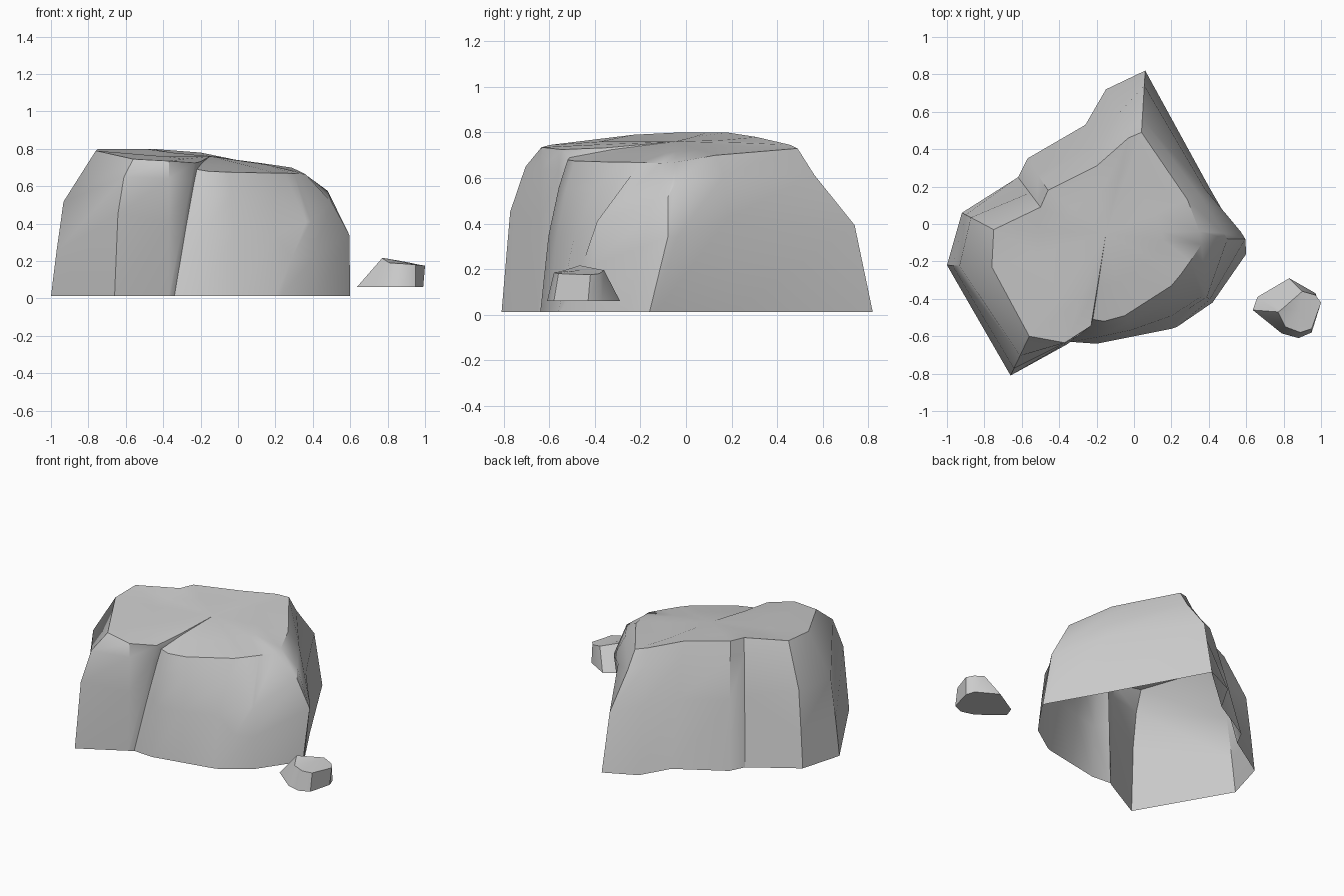
import bpy
import bmesh
from mathutils import Vector

old = bpy.data.objects.get("Cube")
if old:
    bpy.data.objects.remove(old, do_unlink=True)

# One plain grey for all the stone
stone_grey = bpy.data.materials.new("stone_grey")
stone_grey.use_nodes = True
GREY = (0.6, 0.6, 0.6, 1.0)
stone_grey.diffuse_color = GREY
stone_grey.node_tree.nodes["Principled BSDF"].inputs["Base Color"].default_value = GREY

# Wall profiles: (share of the height, share of the way from foot to rim)
STRAIGHT = ((.55, .52), (.87, .85))
GENTLE = ((.5, .3), (.82, .68))
ROUND = ((.6, .18), (.87, .5))
CORNER = ((.53, .24), (.84, .78))
RIDGE = ((.3, .12), (.65, .28))
FOOT = .012


def column(foot_xy, rim_xyz, profile=(), foot_height=FOOT):
    """Points up the rock side, from the foot to the rim."""
    foot = Vector((*foot_xy, foot_height))
    rim = Vector(rim_xyz)
    points = [foot]
    for height, shift in profile:
        point = foot.lerp(rim, shift)
        point.z = foot.z + (rim.z - foot.z) * height
        points.append(point)
    return points + [rim]


def softened_top(columns, crown):
    """Extend each column inwards over the top, evening out the rim heights."""
    rims = [points[-1] for points in columns]
    count = len(rims)
    extended = []
    for i, points in enumerate(columns):
        nearby = [rims[(i + step) % count].z for step in range(-2, 3)]
        inner = rims[i].lerp(crown, .4)
        inner.z = sum(nearby) / len(nearby) * .6 + crown.z * .4
        extended.append(points + [inner])
    return extended


def build_rock(name, columns, crown, angle, closed):
    """Join neighbouring columns with quads and close the top with a fan."""
    bm = bmesh.new()
    walls = [[bm.verts.new(p) for p in points] for points in columns]
    top = bm.verts.new(crown)
    for wall, following in zip(walls, walls[1:] + walls[:1]):
        for level in range(len(wall) - 1):
            bm.faces.new((wall[level], following[level],
                          following[level + 1], wall[level + 1]))
        bm.faces.new((wall[-1], following[-1], top))
    if closed:
        bm.faces.new([wall[0] for wall in reversed(walls)])

    mesh = bpy.data.meshes.new(name)
    bm.to_mesh(mesh)
    bm.free()
    mesh.materials.append(stone_grey)
    rock = bpy.data.objects.new(name, mesh)
    bpy.context.collection.objects.link(rock)

    # Soft faces with crisp ridges
    bpy.ops.object.select_all(action='DESELECT')
    rock.select_set(True)
    bpy.context.view_layer.objects.active = rock
    bpy.ops.object.shade_smooth_by_angle(angle=angle)


# Front face: left lobe, groove and broad bulge
front_wall = [
    column((-.66, -.81), (-.56, -.60, .745), ROUND),
    column((-.37, -.65), (-.37, -.635, .735), STRAIGHT),
    column((-.36, -.645), (-.23, -.545, .725), STRAIGHT),
    column((-.34, -.63), (-.22, -.51, .69), STRAIGHT),
    column((-.2, -.64), (-.16, -.52, .68), GENTLE),
    column((0, -.6), (-.05, -.49, .675), GENTLE),
    column((.2, -.56), (.2, -.33, .67), GENTLE),
]

# Low spur leaning out of the side, with a slanting valley before it
spur_paths = [
    [(.23, -.55, FOOT), (.29, -.455, .22), (.365, -.385, .41), (.25, -.27, .67)],
    [(.42, -.42, FOOT), (.405, -.405, .22), (.39, -.39, .41), (.3, -.2, .668)],
    [(.6, -.16, FOOT), (.595, -.08, .34), (.5, -.08, .515), (.36, -.11, .665)],
    [(.59, -.13, FOOT), (.57, -.04, .34), (.48, -.05, .575), (.35, -.04, .67)],
]
spur = [[Vector(p) for p in path] for path in spur_paths]

# Long side and stepped back
back_wall = [
    column((.4, .2), (.286, .13, .7), ROUND),
    column((.06, .82), (.04, .49, .73), CORNER),
    column((-.15, .72), (-.03, .46, .745), STRAIGHT),
    column((-.26, .53), (-.2, .31, .78), STRAIGHT),
    column((-.57, .35), (-.46, .18, .8), STRAIGHT),
    column((-.62, .25), (-.5, .09, .8), STRAIGHT),
    column((-.92, .06), (-.75, -.03, .8), RIDGE),
    column((-1, -.22), (-.76, -.23, .79), RIDGE),
]
boulder_crown = Vector((-.15, -.05, .76))
boulder = softened_top(front_wall + spur + back_wall, boulder_crown)
build_rock("boulder", boulder, boulder_crown, .6, closed=False)

# Small stone beside the boulder
pebble_outline = [
    ((.635, -.46), (.77, -.47, .215)),
    ((.79, -.585), (.81, -.55, .19)),
    ((.88, -.61), (.89, -.58, .185)),
    ((.95, -.58), (.95, -.56, .18)),
    ((.99, -.43), (1, -.42, .175)),
    ((.97, -.37), (.97, -.38, .18)),
    ((.83, -.29), (.9, -.36, .195)),
    ((.66, -.39), (.785, -.46, .215)),
]
pebble = [column(foot, rim, foot_height=.06) for foot, rim in pebble_outline]
build_rock("small_stone", pebble, Vector((.88, -.46, .195)), .75, closed=True)
